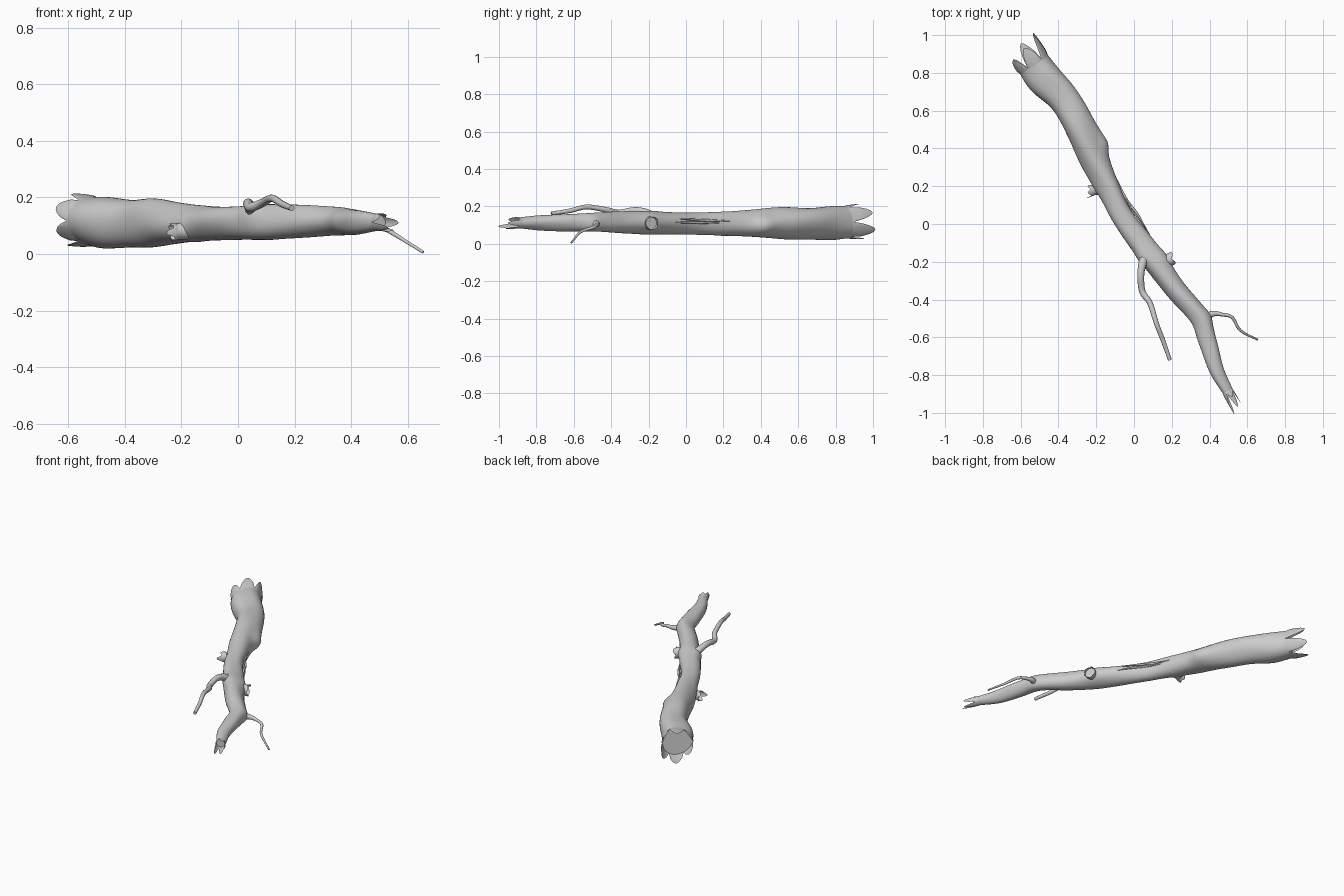
import bpy, bmesh, math
from mathutils import Vector

if "Cube" in bpy.data.objects:
    bpy.data.objects.remove(bpy.data.objects["Cube"])


def spline(pts, sub):
    """Catmull-Rom through (x, y, z, radius) points."""
    p = [Vector(q) for q in pts]
    p = [p[0] * 2 - p[1]] + p + [p[-1] * 2 - p[-2]]
    out = []
    for i in range(1, len(p) - 2):
        a, b, c, d = p[i - 1:i + 3]
        for k in range(sub):
            t = k / sub
            out.append(0.5 * (2 * b + (c - a) * t + (2 * a - 5 * b + 4 * c - d) * t * t
                              + (3 * b - a - 3 * c + d) * t ** 3))
    return out + [p[-2]]


def teeth_length(teeth, a):
    """Length of the splinter fringe at angle a."""
    n = len(teeth)
    f = (a / math.tau) % 1.0 * n
    k = int(f) % n
    return teeth[k] * math.sin(math.pi * (f - int(f))) ** 0.9


def tube(name, pts, seg=12, sub=6, start=None, end=None, flare=0.1, shape=None):
    """Tapered tube with flat caps; start/end add a jagged hollow fringe."""
    path = spline(pts, sub)
    bm = bmesh.new()
    angles = [math.tau * i / seg for i in range(seg)]
    rings = []
    frames = []
    for i, q in enumerate(path):
        t = (path[min(i + 1, len(path) - 1)] - path[max(i - 1, 0)]).xyz.normalized()
        s = t.cross(Vector((0, 0, 1))).normalized()
        u = s.cross(t)
        frames.append((q.xyz, t, s, u, q[3]))
        ring = []
        for a in angles:
            n = s * math.cos(a) + u * math.sin(a)
            r = q[3]
            if shape:
                r += shape(q.xyz + n * r, a, r)
            ring.append(bm.verts.new(q.xyz + n * r))
        rings.append(ring)

    def bridge(r1, r2):
        for i in range(seg):
            j = (i + 1) % seg
            bm.faces.new((r1[i], r1[j], r2[j], r2[i]))

    for r1, r2 in zip(rings, rings[1:]):
        bridge(r1, r2)
    bm.faces.new(rings[0])
    bm.faces.new(rings[-1])
    bmesh.ops.recalc_face_normals(bm, faces=bm.faces)

    for teeth, idx, sign in ((start, 0, -1), (end, -1, 1)):
        if not teeth:
            continue
        c, t, s, u, r = frames[idx]
        prev = rings[idx]
        base = [v.co.copy() for v in prev]
        for k in range(1, 6):
            f = k / 5
            row = []
            for co, a in zip(base, angles):
                out = (co - c) * flare * math.sin(f * math.pi * 0.6)
                row.append(bm.verts.new(co + out * (teeth_length(teeth, a) > 0)
                                        + t * sign * f * (teeth_length(teeth, a) + 0.008)))
            if sign > 0:
                bridge(prev, row)
            else:
                bridge(row, prev)
            prev = row
    me = bpy.data.meshes.new(name)
    bm.to_mesh(me)
    bm.free()
    ob = bpy.data.objects.new(name, me)
    bpy.context.collection.objects.link(ob)
    bpy.context.view_layer.objects.active = ob
    for o in bpy.context.selected_objects:
        o.select_set(False)
    ob.select_set(True)
    bpy.ops.object.shade_smooth_by_angle(angle=math.radians(45))
    return ob


# Trunk surface: swollen knots plus slight waviness
KNOTS = [((-0.14, 0.43, 0.10), 0.05, 0.026), ((-0.15, 0.50, 0.12), 0.05, 0.012),
         ((0.14, -0.19, 0.11), 0.05, 0.012), ((-0.17, 0.20, 0.085), 0.05, 0.01),
         ((0.04, -0.19, 0.15), 0.04, 0.012), ((0.39, -0.49, 0.11), 0.04, 0.01)]


def bark(p, a, r):
    d = 0.04 * r * math.sin(3 * a + 9 * p.y) + 0.03 * r * math.sin(2 * a - 14 * p.y)
    for c, w, h in KNOTS:
        d += h * math.exp(-((p - Vector(c)).length / w) ** 2)
    return d


# Main log with both ends torn open
tube("trunk", [
    (-0.525, 0.845, 0.117, 0.088), (-0.47, 0.765, 0.113, 0.093), (-0.37, 0.655, 0.110, 0.083),
    (-0.285, 0.51, 0.110, 0.083), (-0.205, 0.33, 0.107, 0.073), (-0.14, 0.20, 0.108, 0.062),
    (-0.06, 0.04, 0.110, 0.058), (0.08, -0.16, 0.112, 0.062), (0.215, -0.34, 0.113, 0.057),
    (0.345, -0.49, 0.116, 0.050), (0.39, -0.62, 0.114, 0.047), (0.435, -0.77, 0.113, 0.040),
    (0.495, -0.885, 0.112, 0.029)],
    seg=48, sub=8, start=[.075, .10, .125, .135, .12, .075],
    end=[.05, .03, .085, .09, .115], flare=0.08, shape=bark)

# Long side branch lying along the log
tube("long_branch", [
    (0.065, -0.15, 0.13, 0.030), (0.043, -0.22, 0.168, 0.021), (0.036, -0.28, 0.178, 0.018),
    (0.045, -0.36, 0.165, 0.017), (0.085, -0.42, 0.18, 0.015), (0.12, -0.53, 0.197, 0.013),
    (0.155, -0.62, 0.177, 0.012), (0.19, -0.72, 0.162, 0.010)])

# Thin twig reaching the ground
tube("thin_twig", [
    (0.37, -0.50, 0.11, 0.026), (0.42, -0.475, 0.104, 0.015), (0.47, -0.48, 0.10, 0.010),
    (0.52, -0.495, 0.088, 0.009), (0.565, -0.565, 0.062, 0.007), (0.655, -0.613, 0.006, 0.005)])

# Broken hollow stubs
tube("left_stub", [
    (-0.13, 0.215, 0.09, 0.045), (-0.18, 0.19, 0.083, 0.033), (-0.215, 0.18, 0.079, 0.028)],
    seg=24, end=[.015, .02, .04, .02, .012], flare=0.15)
tube("right_stub", [
    (0.12, -0.225, 0.112, 0.048), (0.165, -0.20, 0.111, 0.037), (0.19, -0.188, 0.11, 0.034)],
    seg=24, end=[.008, .018, .01, .014], flare=0.06)

# Peeling bark slivers on the right side
tube("bark_sliver_upper", [
    (-0.09, 0.235, 0.122, 0.002), (-0.04, 0.13, 0.124, 0.007), (0.02, 0.05, 0.128, 0.006),
    (0.065, -0.03, 0.134, 0.002)], seg=8)
tube("bark_sliver_lower", [
    (-0.075, 0.19, 0.112, 0.002), (-0.025, 0.10, 0.113, 0.006), (0.04, 0.01, 0.115, 0.006),
    (0.085, -0.06, 0.113, 0.002)], seg=8)
